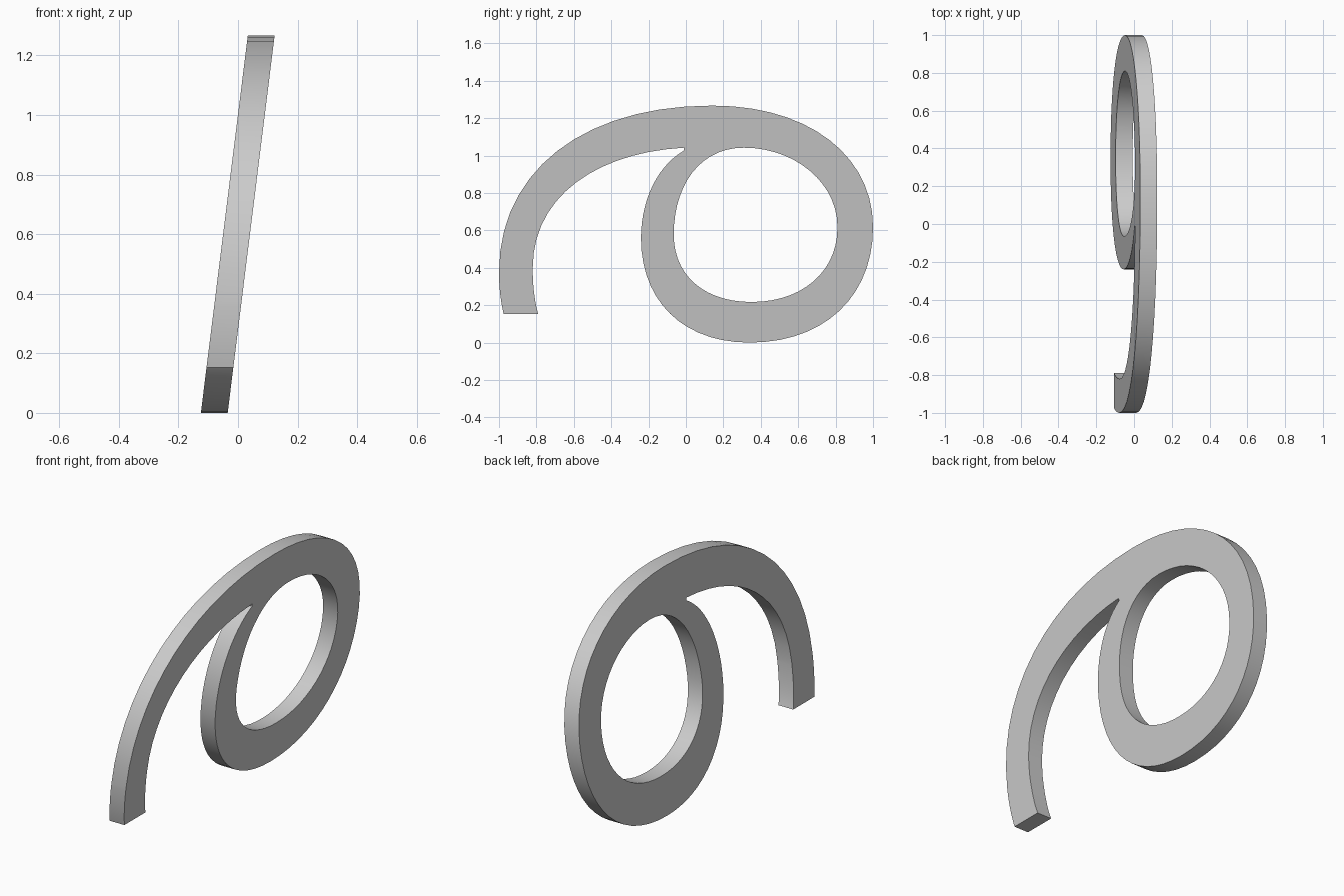
import bpy, bmesh
from mathutils import Matrix

if "Cube" in bpy.data.objects:
    bpy.data.objects.remove(bpy.data.objects["Cube"])

# Each knot: (left handle, point, right handle) in the (y, z) plane
outer = [
    ((-0.90, 0.155), (-0.975, 0.155), (-0.99, 0.22)),
    ((-1.0, 0.29), (-1.0, 0.38), (-1.0, 0.92)),
    ((-0.55, 1.27), (0.14, 1.27), (0.66, 1.27)),
    ((1.0, 1.0), (1.0, 0.62), (1.0, 0.25)),
    ((0.74, 0.003), (0.34, 0.003), (-0.02, 0.003)),
    ((-0.24, 0.23), (-0.24, 0.56), (-0.24, 0.77)),
    ((-0.15, 0.95), (-0.01, 1.03), (-0.01, 1.035)),
    ((-0.01, 1.04), (-0.01, 1.045), (-0.47, 1.02)),
    ((-0.82, 0.79), (-0.82, 0.40), (-0.82, 0.31)),
    ((-0.81, 0.22), (-0.79, 0.155), (-0.85, 0.155)),
]
hole = [
    ((0.07, 1.045), (0.31, 1.045), (0.58, 1.045)),
    ((0.81, 0.86), (0.81, 0.62), (0.81, 0.38)),
    ((0.62, 0.22), (0.35, 0.22), (0.10, 0.22)),
    ((-0.065, 0.36), (-0.065, 0.58), (-0.065, 0.84)),
]

curve = bpy.data.curves.new("loop_profile", 'CURVE')
curve.dimensions = '2D'
curve.fill_mode = 'BOTH'
curve.extrude = 0.045
curve.resolution_u = 14


def add_outline(knots):
    sp = curve.splines.new('BEZIER')
    sp.bezier_points.add(len(knots) - 1)
    sp.use_cyclic_u = True
    for bp, (left, co, right) in zip(sp.bezier_points, knots):
        bp.handle_left_type = bp.handle_right_type = 'FREE'
        bp.co = (*co, 0)
        bp.handle_left = (*left, 0)
        bp.handle_right = (*right, 0)


add_outline(outer)
add_outline(hole)

# Turn the filled profile into a mesh
temp = bpy.data.objects.new("profile_helper", curve)
bpy.context.collection.objects.link(temp)
deps = bpy.context.evaluated_depsgraph_get()
mesh = bpy.data.meshes.new_from_object(temp.evaluated_get(deps))
bpy.data.objects.remove(temp)

# Stand the profile up in the YZ plane, leaning towards +x with height
mesh.transform(Matrix(((0, 0.1244, 1, -0.08),
                       (1, 0, 0, 0),
                       (0, 1, 0, 0),
                       (0, 0, 0, 1))))
bm = bmesh.new()
bm.from_mesh(mesh)
bmesh.ops.remove_doubles(bm, verts=bm.verts, dist=0.0005)
bmesh.ops.recalc_face_normals(bm, faces=bm.faces)
low = min(v.co.z for v in bm.verts)
bmesh.ops.translate(bm, verts=bm.verts, vec=(0, 0, -low))
bm.to_mesh(mesh)
bm.free()

loop = bpy.data.objects.new("slanted_loop", mesh)
bpy.context.collection.objects.link(loop)
bpy.context.view_layer.objects.active = loop
loop.select_set(True)
bpy.ops.object.shade_smooth_by_angle()
